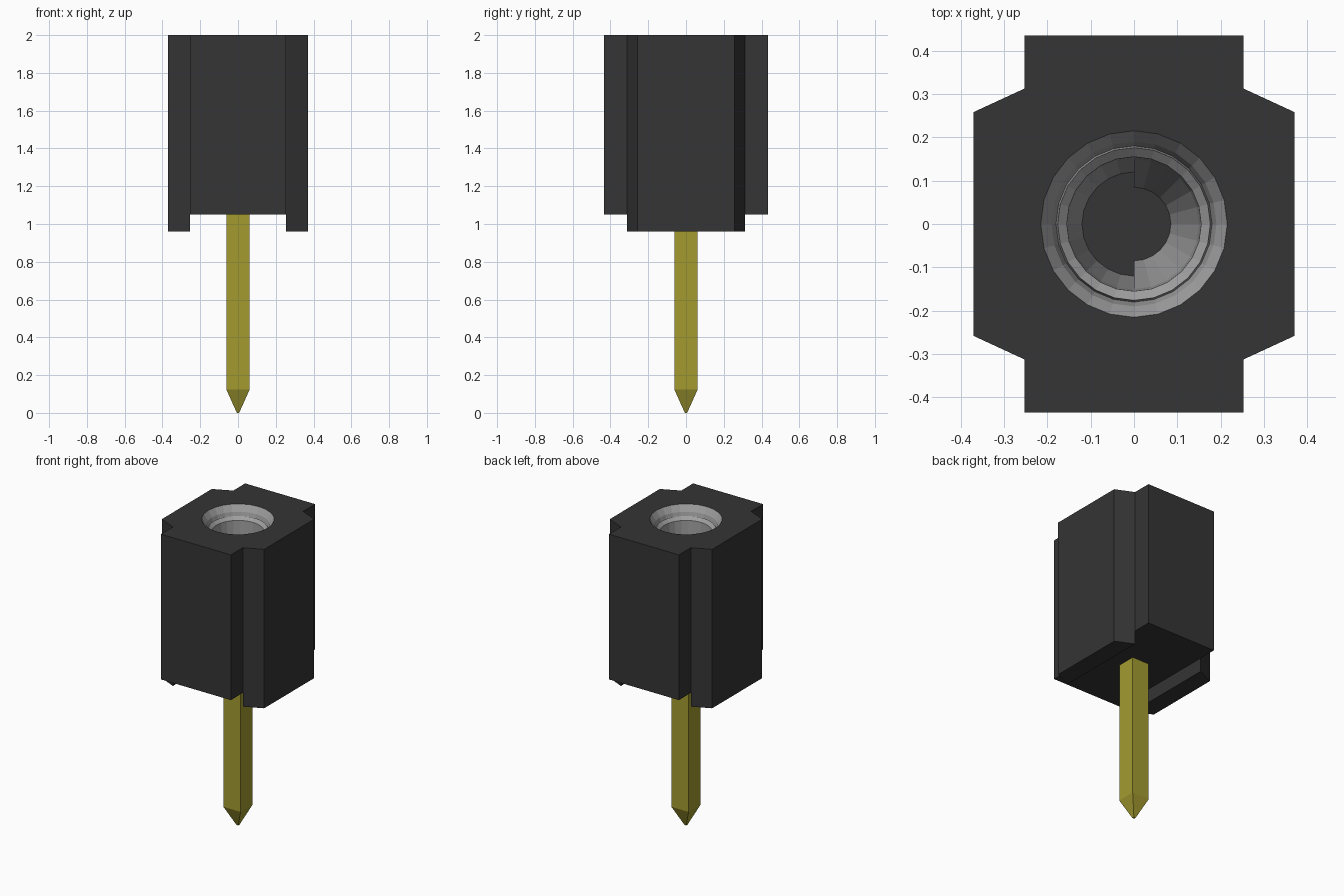
import bpy, bmesh, math

if "Cube" in bpy.data.objects:
    bpy.data.objects.remove(bpy.data.objects["Cube"])


def material(name, rgb):
    m = bpy.data.materials.new(name)
    m.use_nodes = True
    m.diffuse_color = (*rgb, 1)
    m.node_tree.nodes["Principled BSDF"].inputs["Base Color"].default_value = (*rgb, 1)
    return m


black = material("black plastic", (0.035, 0.035, 0.035))
gold = material("gold metal", (0.37, 0.33, 0.03))
silver = material("silver metal", (0.35, 0.35, 0.35))


def finish(name, bm, mat):
    mesh = bpy.data.meshes.new(name)
    bm.to_mesh(mesh)
    bm.free()
    mesh.materials.append(mat)
    ob = bpy.data.objects.new(name, mesh)
    bpy.context.collection.objects.link(ob)
    return ob


def prism(name, outline, low, high, mat):
    """Extrude a closed xy outline from low to high."""
    bm = bmesh.new()
    base = bm.faces.new([bm.verts.new((x, y, low)) for x, y in outline])
    top = bmesh.ops.extrude_face_region(bm, geom=[base])["geom"]
    verts = [v for v in top if isinstance(v, bmesh.types.BMVert)]
    bmesh.ops.translate(bm, verts=verts, vec=(0, 0, high - low))
    bmesh.ops.recalc_face_normals(bm, faces=bm.faces)
    return finish(name, bm, mat)


def rectangle(w, d):
    return [(-w, -d), (w, -d), (w, d), (-w, d)]


def circle(r, n=24):
    return [(r * math.cos(math.tau * i / n), r * math.sin(math.tau * i / n)) for i in range(n)]


def cut(target, cutter):
    cutter.hide_render = True
    mod = target.modifiers.new("cut", "BOOLEAN")
    mod.operation, mod.solver, mod.object = "DIFFERENCE", "EXACT", cutter
    bpy.context.view_layer.objects.active = target
    bpy.ops.object.modifier_apply(modifier=mod.name)
    bpy.data.objects.remove(cutter)


def lathe(name, profile, start, sweep, steps, mat):
    """Spin an (r, z) profile around z."""
    bm = bmesh.new()
    verts = [bm.verts.new((r * math.cos(start), r * math.sin(start), z)) for r, z in profile]
    edges = [bm.edges.new(pair) for pair in zip(verts, verts[1:])]
    bmesh.ops.spin(bm, geom=verts + edges, cent=(0, 0, 0), axis=(0, 0, 1),
                   angle=sweep, steps=steps)
    bmesh.ops.remove_doubles(bm, verts=bm.verts, dist=0.0005)
    # inside of the funnel faces up or toward the axis
    bm.normal_update()
    for f in bm.faces:
        c = f.calc_center_median()
        if f.normal.z < -0.01 or (abs(f.normal.z) <= 0.01 and f.normal.x * c.x + f.normal.y * c.y > 0):
            f.normal_flip()
    return finish(name, bm, mat)


# housing: stepped outline, slot between the two side skirts, round socket
quarter = [(0.37, 0.258), (0.253, 0.312), (0.253, 0.435)]
right_half = [(x, -y) for x, y in reversed(quarter)] + quarter
outline = right_half + [(-x, -y) for x, y in right_half]
housing = prism("housing", outline, 0.96, 2.0, black)
cut(housing, prism("slot_cutter", rectangle(0.253, 0.6), 0.8, 1.05, black))
cut(housing, prism("socket_cutter", circle(0.215), 1.5, 2.2, black))

# socket lining: countersunk rim and two half-round spring contacts
lathe("socket_rim", [(0.215, 2.0), (0.19, 1.96), (0.18, 1.92), (0.176, 1.94), (0.155, 1.92)],
      0, math.tau, 24, silver)
for name, start, tip in (("right_contact", math.pi / 2, 0.12), ("left_contact", -math.pi / 2, 0.085)):
    lathe(name, [(0.155, 1.92), (0.15, 1.8), (tip, 1.5)], start, math.pi, 12, silver)

# square pin with a pointed tip
pin = prism("pin", rectangle(0.062, 0.062), 0.125, 1.3, gold)
bm = bmesh.new()
bm.from_mesh(pin.data)
bm.faces.ensure_lookup_table()
bottom = min(bm.faces, key=lambda f: f.calc_center_median().z)
new = bmesh.ops.extrude_face_region(bm, geom=[bottom])["geom"]
for v in [g for g in new if isinstance(g, bmesh.types.BMVert)]:
    v.co = (v.co.x * 0.1, v.co.y * 0.1, 0)
bmesh.ops.delete(bm, geom=[f for f in bm.faces if all(abs(v.co.z - 0.125) < 0.001 for v in f.verts)],
                 context="FACES_ONLY")
bmesh.ops.recalc_face_normals(bm, faces=bm.faces)
bm.to_mesh(pin.data)
bm.free()
